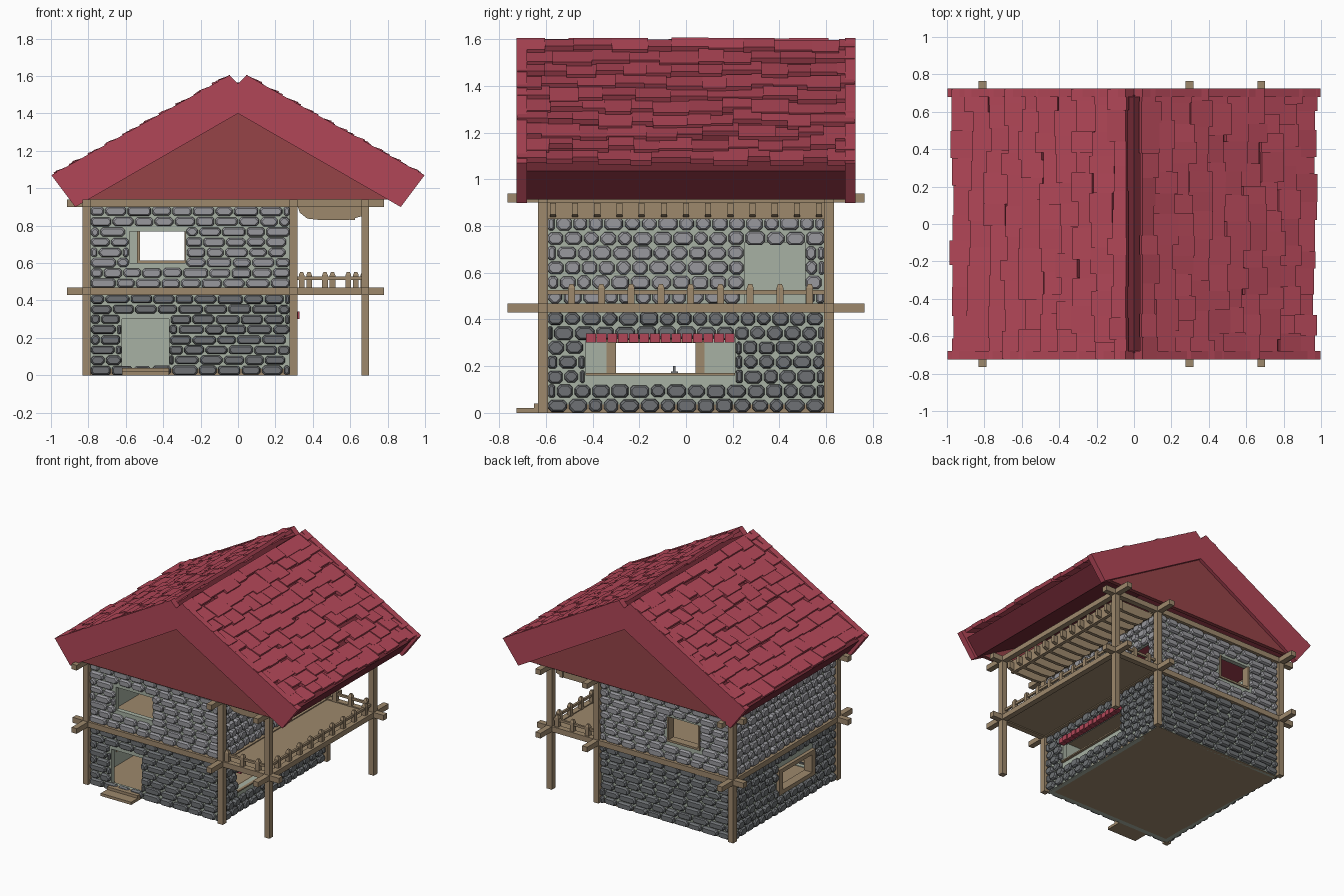
import bpy, bmesh, random
from mathutils import Vector

if "Cube" in bpy.data.objects:
    bpy.data.objects.remove(bpy.data.objects["Cube"])

random.seed(7)
R = random.uniform


def material(name, hexcol):
    m = bpy.data.materials.new(name)
    rgb = [(int(hexcol[i:i + 2], 16) / 255) ** 2.2 for i in (0, 2, 4)]
    m.diffuse_color = (*rgb, 1)
    m.use_nodes = True
    m.node_tree.nodes["Principled BSDF"].inputs["Base Color"].default_value = m.diffuse_color
    return m


WOOD = material("wood", "9c876c")
TILE = material("red_tile", "b04858")
DARK = material("dark_red", "6f2d37")
GABLE = material("gable_red", "954549")
PLASTER = material("plaster", "a6b0a2")
STONE_LOW = material("stone_dark", "6e7174")
STONE_UP = material("stone_light", "97979c")


def finish(name, bm, mat):
    bmesh.ops.recalc_face_normals(bm, faces=bm.faces)
    me = bpy.data.meshes.new(name)
    bm.to_mesh(me)
    bm.free()
    me.materials.append(mat)
    ob = bpy.data.objects.new(name, me)
    bpy.context.collection.objects.link(ob)
    return ob


def loft(bm, loops):
    """Skin a list of equal-length point loops and cap both ends."""
    vs = [[bm.verts.new(p) for p in lp] for lp in loops]
    n = len(vs[0])
    for a, b in zip(vs, vs[1:]):
        for i in range(n):
            bm.faces.new((a[i], a[(i + 1) % n], b[(i + 1) % n], b[i]))
    bm.faces.new(vs[0])
    bm.faces.new(vs[-1])


def box(bm, x0, x1, y0, y1, z0, z1):
    loft(bm, [[(x0, y0, z), (x1, y0, z), (x1, y1, z), (x0, y1, z)] for z in (z0, z1)])


def boxes(name, mat, *dims):
    bm = bmesh.new()
    for d in dims:
        box(bm, *d)
    return finish(name, bm, mat)


def extrude_y(bm, profile, y0, y1):
    loft(bm, [[(x, y, z) for x, z in profile] for y in (y0, y1)])


X0, X1, XB, YP = -0.81, 0.297, 0.68, 0.612   # post lines
H = 0.021                                     # half thickness of timbers

# Timber posts and crossing beams
boxes("posts", WOOD, *[(x - H, x + H, y - H, y + H, 0, 0.92)
                       for x in (X0, X1, XB) for y in (-YP, YP)])
for nm, z in (("middle_beams", 0.43), ("top_beams", 0.90)):
    boxes(nm, WOOD,
          *[(-0.915, 0.78, y - H, y + H, z, z + 0.04) for y in (-YP, YP)],
          *[(x - H, x + H, -0.765, 0.765, z + 0.001, z + 0.039) for x in (X0, X1, XB)])

# Floors, balcony deck and door step
boxes("ground_floor", WOOD, (-0.80, 0.285, -0.6, 0.6, 0, 0.035))
boxes("upper_floor_and_balcony_deck", WOOD, (-0.80, XB, -0.6, 0.6, 0.438, 0.462))
boxes("door_step", WOOD, (-0.62, -0.37, -0.725, -0.59, 0, 0.02),
      (-0.62, -0.37, -0.65, -0.59, 0.02, 0.04))


# Walls: plaster panels around an opening, covered with bevelled stones
def stone(bm, place, u0, u1, z0, z1):
    c = min(u1 - u0, z1 - z0) * R(0.2, 0.32)
    d = R(0.018, 0.027)

    def ring(i, depth):
        a, b, e, f = u0 + i, u1 - i, z0 + i, z1 - i
        return [place(u, depth, z) for u, z in (
            (a + c, e), (b - c, e), (b, e + c), (b, f - c),
            (b - c, f), (a + c, f), (a, f - c), (a, e + c))]
    loft(bm, [ring(0, -0.003), ring(0.001, d * 0.6), ring(0.007, d)])


def wall(name, place, ua, ub, z0, z1, hole, mat, su, sz):
    bm = bmesh.new()
    if hole:
        h0, h1, k0, k1 = hole
        rects = [(ua, h0, z0, z1), (h1, ub, z0, z1), (h0, h1, k1, z1), (h0, h1, z0, k0)]
    else:
        rects = [(ua, ub, z0, z1)]
    for a, b, e, f in rects:
        if b - a > 0.005 and f - e > 0.005:
            loft(bm, [[place(a, d, e), place(b, d, e), place(b, d, f), place(a, d, f)]
                      for d in (-0.035, 0)])
    finish(name + "_plaster", bm, PLASTER)
    bm = bmesh.new()
    rows = round((z1 - z0) / sz)
    h = (z1 - z0) / rows
    for r in range(rows):
        e, f = z0 + r * h + 0.003, z0 + (r + 1) * h - 0.004
        spans = [(ua, ub)]
        if hole and min(f, hole[3]) - max(e, hole[2]) > 0.012:
            spans = [(ua, hole[0]), (hole[1], ub)]
        u = ua - (0.5 * su if r % 2 else 0)
        while u < ub:
            w = su * R(0.82, 1.18)
            for a, b in spans:
                p, q = max(u, a) + 0.004, min(u + w, b) - 0.004
                if q - p > 0.018:
                    stone(bm, place, p, q, e + R(-.002, .002), f + R(-.002, .002))
            u += w
    finish(name + "_stones", bm, mat)


sides = {
    "front": (lambda u, d, z: (u, -0.6 - d, z), -0.79, 0.28, 0.12, 0.053,
              (-0.62, -0.37, 0.04, 0.30), (-0.58, -0.28, 0.60, 0.77)),
    "back": (lambda u, d, z: (u, 0.6 + d, z), -0.79, 0.28, 0.12, 0.053,
             None, (-0.54, -0.27, 0.60, 0.78)),
    "right": (lambda u, d, z: (0.285 + d, u, z), -0.595, 0.595, 0.078, 0.061,
              (-0.43, 0.21, 0.17, 0.32), (0.25, 0.51, 0.465, 0.73)),
    "left": (lambda u, d, z: (-0.80 - d, u, z), -0.595, 0.595, 0.078, 0.061,
             (-0.34, 0.08, 0.14, 0.33), None),
}
for nm, (place, ua, ub, su, sz, low, up) in sides.items():
    wall(nm + "_lower_wall", place, ua, ub, 0, 0.435, low, STONE_LOW, su, sz)
    wall(nm + "_upper_wall", place, ua, ub, 0.465, 0.905, up, STONE_UP, su, sz)

# Window frames, shop sill and small tap
boxes("left_window_frame", WOOD, (-0.825, -0.76, -0.34, -0.30, 0.14, 0.33),
      (-0.825, -0.76, 0.04, 0.08, 0.14, 0.33),
      (-0.825, -0.76, -0.30, 0.04, 0.14, 0.17), (-0.825, -0.76, -0.30, 0.04, 0.30, 0.33))
boxes("back_window_frame", WOOD, (-0.54, -0.525, 0.55, 0.61, 0.60, 0.78),
      (-0.285, -0.27, 0.55, 0.61, 0.60, 0.78), (-0.525, -0.285, 0.55, 0.61, 0.60, 0.615))
boxes("shop_sill", WOOD, (0.24, 0.305, -0.43, 0.21, 0.16, 0.17))
boxes("shop_tap", STONE_LOW, (0.26, 0.27, -0.055, -0.045, 0.17, 0.20),
      (0.255, 0.275, -0.065, -0.035, 0.17, 0.178))

# Red tiled awning over the shop window
n, w = 14, 0.64 / 14
boxes("shop_awning", TILE, *[(0.28, 0.322 + 0.006 * (i % 2), -0.43 + i * w + 0.002,
                             -0.43 + (i + 1) * w - 0.002, 0.302, 0.34) for i in range(n)])

# Balcony railing
bm = bmesh.new()


def baluster(x, y):
    loft(bm, [[(x - s, y - s, z), (x + s, y - s, z), (x + s, y + s, z), (x - s, y + s, z)]
              for s, z in ((0.015, 0.462), (0.015, 0.535), (0.008, 0.553))])


for i in range(9):
    baluster(XB - 0.01, -0.49 + i * 0.1275)
for i in range(3):
    baluster(0.34 + i * 0.125, -0.605)
    baluster(0.38 + i * 0.125, 0.605)
box(bm, XB - 0.018, XB - 0.002, -0.6, 0.6, 0.508, 0.526)
for y in (-0.605, 0.605):
    box(bm, X1, XB, y - 0.008, y + 0.008, 0.51, 0.527)
finish("balcony_railing", bm, WOOD)

# Curved ceiling slats over the balcony with a long board
bm = bmesh.new()
slat = [(0.32, 0.90), (0.33, 0.87), (0.37, 0.838), (0.44, 0.83), (0.59, 0.83), (0.66, 0.85), (0.66, 0.90)]
for i in range(13):
    y = -0.57 + i * 0.095
    extrude_y(bm, slat, y - 0.013, y + 0.013)
box(bm, 0.60, 0.625, -0.59, 0.59, 0.83, 0.92)
finish("balcony_ceiling_slats", bm, WOOD)

# Roof slabs, gable fascia boards and gable panels
slab = [(0, 1.40), (0.85, 0.915), (0.945, 1.035), (0, 1.567)]
board = [(0, 1.40), (0.87, 0.90), (0.998, 1.07), (0.045, 1.605), (0, 1.56)]
slab_bm, board_bm, gable_bm = bmesh.new(), bmesh.new(), bmesh.new()
for s in (-1, 1):
    extrude_y(slab_bm, [(s * x, z) for x, z in slab], -0.69, 0.69)
    for y in (-1, 1):
        extrude_y(board_bm, [(s * x, z) for x, z in board], y * 0.68, y * 0.725)
for y in (-1, 1):
    extrude_y(gable_bm, [(-0.81, 0.94), (0.81, 0.94), (0, 1.405)], y * 0.67, y * 0.70)
finish("roof_slabs", slab_bm, DARK)
finish("gable_boards", board_bm, TILE)
finish("gable_panels", gable_bm, GABLE)

# Overlapping irregular roof tiles
for s, nm in ((-1, "left_roof_tiles"), (1, "right_roof_tiles")):
    bm = bmesh.new()
    eave, ridge = Vector((s * 0.945, 0, 1.035)), Vector((0, 0, 1.567))
    d = (ridge - eave).normalized()
    nrm = Vector((-d.z * -s, 0, abs(d.x)))
    rows, L = 10, (ridge - eave).length
    pitch = L / rows
    for r in range(rows):
        y = -0.722
        while y < 0.72:
            w = R(0.09, 0.17)
            y1 = min(y + w, 0.722)
            if 0.722 - y1 < 0.05:
                y1 = 0.722
            a = r * pitch + (R(-0.012, 0.02) if r == 0 else R(-0.03, 0.025))
            b = min(a + R(0.12, 0.15), L - 0.02)
            lo, hi = R(0.032, 0.046), R(0.012, 0.026)
            t = 0.02
            if r == rows - 1:
                hi += 0.012
            ends = []
            for yy in (y, y1):
                ends.append([p + Vector((0, yy, 0)) for p in (
                    eave + d * a + nrm * (lo - 0.005), eave + d * b + nrm * (hi - 0.005),
                    eave + d * b + nrm * (hi + t), eave + d * a + nrm * (lo + t))])
            loft(bm, ends)
            y = y1
    finish(nm, bm, TILE)
